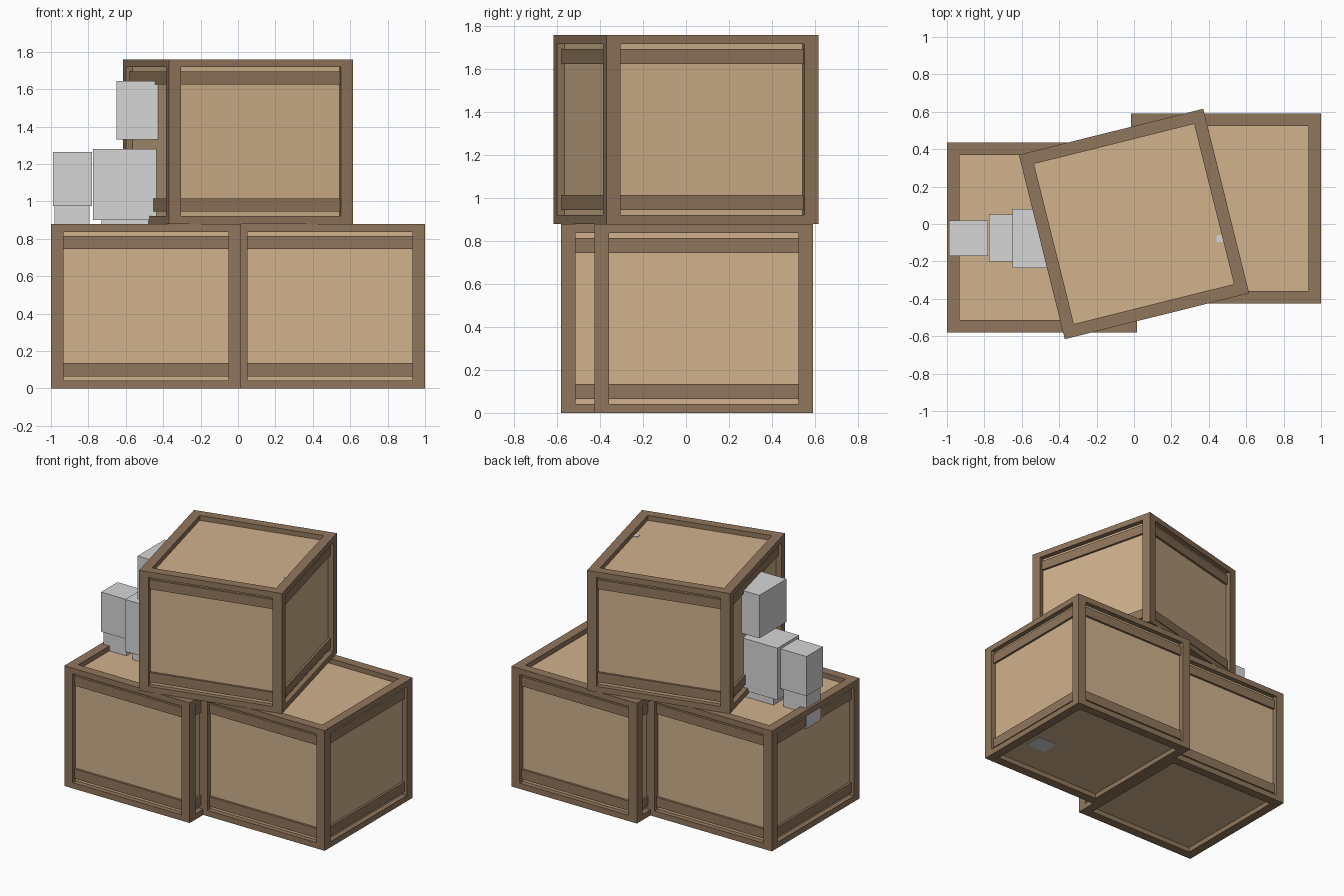
import bpy, bmesh
from math import radians
from mathutils import Matrix, Vector

old = bpy.data.objects.get("Cube")
if old:
    bpy.data.objects.remove(old, do_unlink=True)


def material(name, color):
    mat = bpy.data.materials.new(name)
    mat.use_nodes = True
    mat.diffuse_color = (*color, 1)
    bsdf = next(n for n in mat.node_tree.nodes if n.type == 'BSDF_PRINCIPLED')
    bsdf.inputs["Base Color"].default_value = (*color, 1)
    return mat


dark_wood = material("dark_wood", (0.28, 0.18, 0.107))
light_wood = material("light_wood", (0.63, 0.445, 0.262))
grey = material("light_grey", (0.67, 0.67, 0.67))


def boxes(name, spans, mat, location=(0, 0, 0), angle=0):
    """One object made of boxes, each given by its low and high corner."""
    bm = bmesh.new()
    for low, high in spans:
        low, high = Vector(low), Vector(high)
        matrix = Matrix.Translation((low + high) / 2) @ Matrix.Diagonal((*(high - low), 1))
        bmesh.ops.create_cube(bm, size=1, matrix=matrix)
    mesh = bpy.data.meshes.new(name)
    bm.to_mesh(mesh)
    bm.free()
    mesh.materials.append(mat)
    obj = bpy.data.objects.new(name, mesh)
    obj.location = location
    obj.rotation_euler.z = radians(angle)
    bpy.context.collection.objects.link(obj)
    return obj


HALF, HEIGHT = 0.508, 0.88
POST, RAIL = 0.067, 0.042
PANEL_INSET, SLAT_INSET = 0.036, 0.02


def crate(name, location, angle=0):
    inner = HALF - POST
    # Recessed panels on all six sides
    p = HALF - PANEL_INSET
    boxes(name + "_panels", [((-p, -p, PANEL_INSET), (p, p, HEIGHT - PANEL_INSET))],
          light_wood, location, angle)
    # Corner posts and the rails between them
    frame, slats = [], []
    for sx in (-1, 1):
        for sy in (-1, 1):
            xs, ys = sorted((sx * inner, sx * HALF)), sorted((sy * inner, sy * HALF))
            frame.append(((xs[0], ys[0], 0), (xs[1], ys[1], HEIGHT)))
    for side in (-1, 1):
        a, b = sorted((side * inner, side * HALF))
        for z in (0, HEIGHT - RAIL):
            frame.append(((a, -inner, z), (b, inner, z + RAIL)))
            frame.append(((-inner, a, z), (inner, b, z + RAIL)))
        # Slats near the top and bottom of each side
        a, b = sorted((side * inner, side * (HALF - SLAT_INSET)))
        for z in (0.065, HEIGHT - 0.135):
            slats.append(((a, -inner, z), (b, inner, z + 0.07)))
            slats.append(((-inner, a, z), (inner, b, z + 0.07)))
    boxes(name + "_frame", frame, dark_wood, location, angle)
    boxes(name + "_slats", slats, dark_wood, location, angle)


crate("right_crate", (-0.492, -0.073, 0))
crate("left_crate", (0.492, 0.083, 0))
crate("top_crate", (0, 0, HEIGHT), 14)

# Grey blocks beside and partly inside the crates
boxes("outer_block", [((-0.99, -0.17, 0.975), (-0.78, 0.02, 1.265))], grey)
boxes("outer_block_base", [((-0.982, -0.155, 0.73), (-0.795, 0.01, 0.975))], grey)
boxes("middle_block", [((-0.775, -0.2, 0.9), (-0.36, 0.05, 1.28))], grey)
boxes("middle_block_base", [((-0.73, -0.18, 0.78), (-0.4, 0.03, 0.9))], grey)
boxes("upper_block", [((-0.65, -0.235, 1.33), (-0.36, 0.08, 1.645))], grey)

# Block ends showing through the top and bottom panels
boxes("top_block_end", [((0.44, -0.095, 1.65), (0.475, -0.06, 1.728))], grey)
boxes("bottom_block_end", [((0.7, -0.14, 0.034), (0.86, 0.0, 0.3))], grey)
